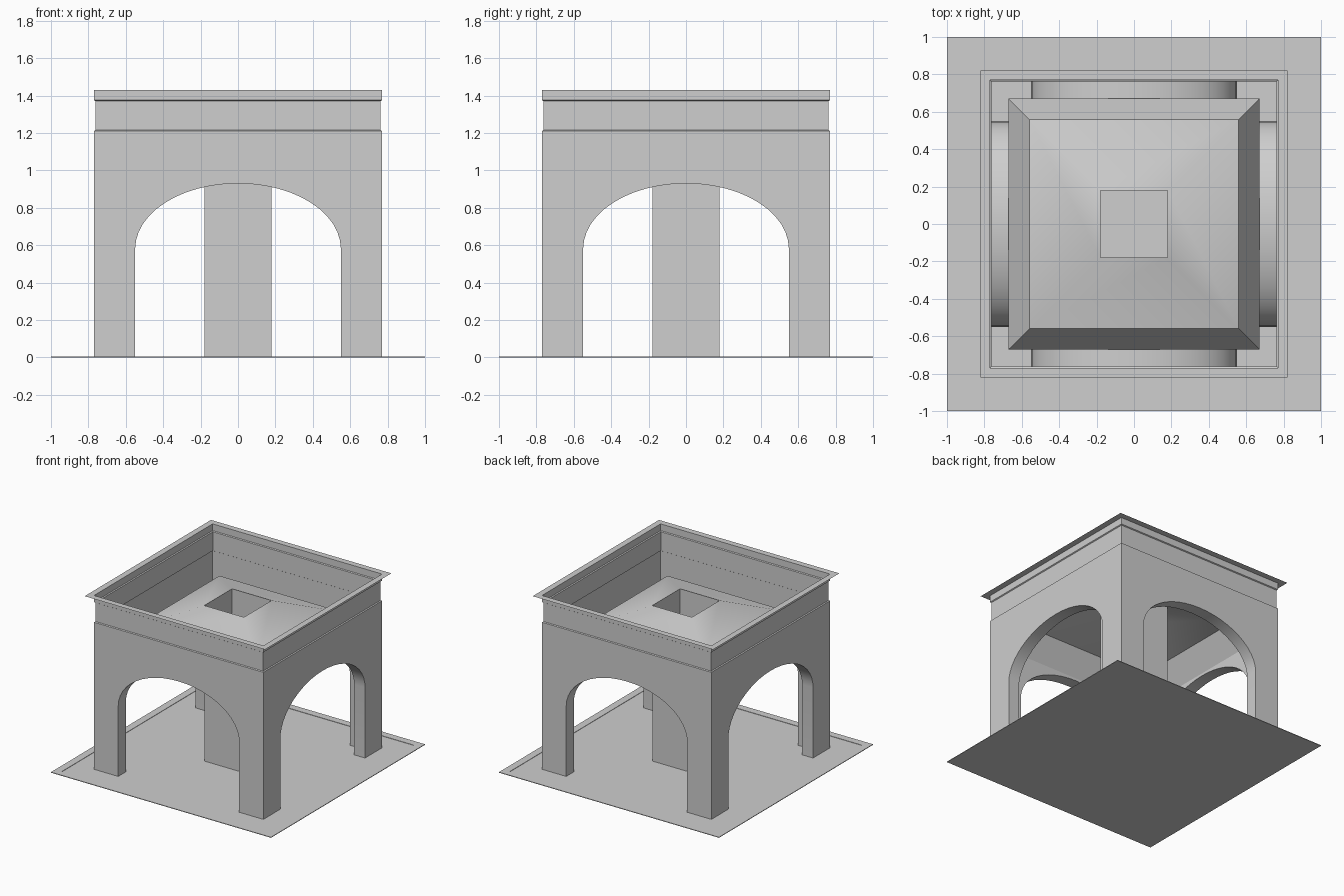
import bpy
import bmesh
from math import cos, sin, pi, radians
from mathutils import Matrix

if "Cube" in bpy.data.objects:
    bpy.data.objects.remove(bpy.data.objects["Cube"], do_unlink=True)

# One plain stone colour
STONE = (0.62, 0.62, 0.62, 1)
stone = bpy.data.materials.new("grey_stone")
stone.use_nodes = True
stone.diffuse_color = STONE
stone.node_tree.nodes["Principled BSDF"].inputs["Base Color"].default_value = STONE


def finish(bm, name):
    """Turn a bmesh into a named stone object, smooth across shallow angles."""
    mesh = bpy.data.meshes.new(name)
    bm.to_mesh(mesh)
    bm.free()
    mesh.materials.append(stone)
    obj = bpy.data.objects.new(name, mesh)
    bpy.context.collection.objects.link(obj)
    bpy.ops.object.select_all(action='DESELECT')
    obj.select_set(True)
    bpy.context.view_layer.objects.active = obj
    bpy.ops.object.shade_smooth_by_angle(angle=radians(30))
    return obj


def square_loft(name, profile, bottom=False, top=False):
    """Skin square rings given as (half width, height)."""
    bm = bmesh.new()
    rings = []
    for r, z in profile:
        rings.append([bm.verts.new((r * sx, r * sy, z))
                      for sx, sy in ((-1, -1), (1, -1), (1, 1), (-1, 1))])
    for a, b in zip(rings, rings[1:]):
        for i in range(4):
            j = (i + 1) % 4
            bm.faces.new((a[i], a[j], b[j], b[i]))
    if bottom:
        bm.faces.new(rings[0][::-1])
    if top:
        bm.faces.new(rings[-1])
    return finish(bm, name)


OUTER, INNER = 0.77, 0.67
OUTER_TOP, INNER_TOP = 1.21, 0.95
ARCH_HALF, SPRING, RISE = 0.55, 0.58, 0.35
SEGMENTS = 24

# Opening outline, from the left foot over the arch to the right foot
opening = [(-ARCH_HALF, 0)]
for k in range(SEGMENTS + 1):
    t = pi - pi * k / SEGMENTS
    opening.append((ARCH_HALF * cos(t), SPRING + RISE * sin(t)))
opening.append((ARCH_HALF, 0))


def arched_wall(name, turn):
    """Outer sheet, lower inner sheet and the arch reveal joining them."""
    bm = bmesh.new()

    def sheet(half, height):
        edge = [bm.verts.new((x, -half, z)) for x, z in opening]
        frame = [bm.verts.new((x, -half, z)) for x, z in
                 ((half, 0), (half, height), (-half, height), (-half, 0))]
        return edge, edge + frame

    out_edge, out_loop = sheet(OUTER, OUTER_TOP)
    in_edge, in_loop = sheet(INNER, INNER_TOP)
    bm.faces.new(out_loop)
    bm.faces.new(in_loop[::-1])
    for i in range(len(opening) - 1):
        bm.faces.new((out_edge[i], in_edge[i], in_edge[i + 1], out_edge[i + 1]))
    bm.transform(Matrix.Rotation(turn, 4, 'Z'))
    finish(bm, name)


# Ground slab with a slim raised border
square_loft("ground_slab", [(1, 0), (1, 0.005), (0.94, 0.005), (0.94, 0.002)],
            bottom=True, top=True)

# Four arched walls
for n, side in enumerate(("front", "left", "back", "right")):
    arched_wall(side + "_arched_wall", n * pi / 2)

# Parapet band, cornice and flat overhanging lip
square_loft("parapet_cornice",
            [(OUTER, OUTER_TOP), (0.762, OUTER_TOP + 0.005), (0.762, 1.37),
             (OUTER, 1.375), (OUTER, 1.43), (0.82, 1.43)])

# Hollow vault rising to the open central shaft
square_loft("vault_roof", [(INNER, INNER_TOP), (0.56, 1.14), (0.18, 1.28)])
square_loft("central_shaft", [(0.18, 0), (0.18, 1.28)])
